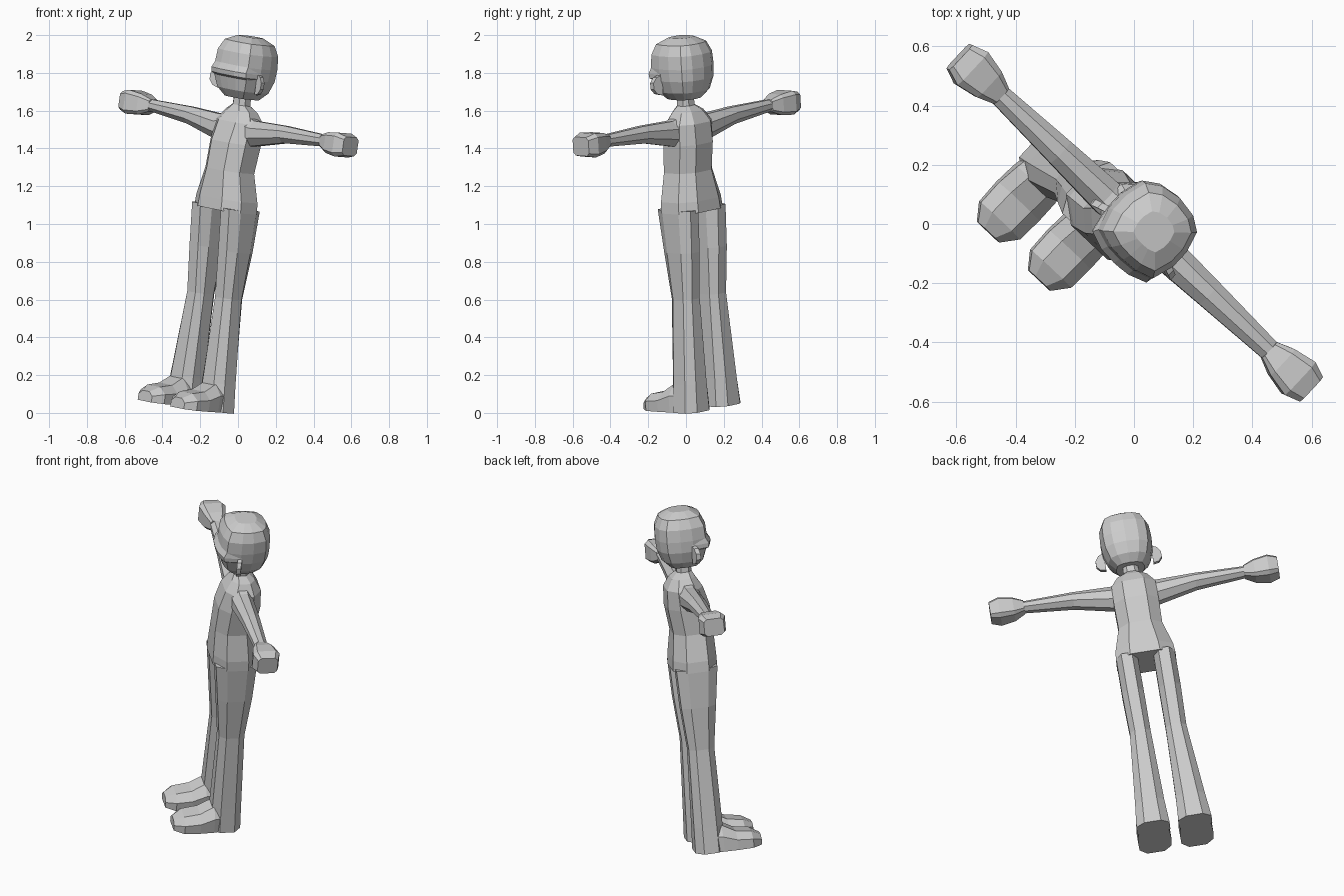
import bpy
import bmesh
from math import sin, cos, pi
from mathutils import Vector, Matrix

cube = bpy.data.objects.get("Cube")
if cube:
    bpy.data.objects.remove(cube, do_unlink=True)

clay = bpy.data.materials.new("clay_grey")
clay.use_nodes = True
GREY = (0.6, 0.6, 0.6, 1)
clay.diffuse_color = GREY
clay.node_tree.nodes["Principled BSDF"].inputs["Base Color"].default_value = GREY

# The figure is upright in its own frame, then turned and leaned by this pose
up = Vector((0.143, -0.063, 0.988)).normalized()
side = Vector((0.718, -0.68, -0.15))
side = (side - up * side.dot(up)).normalized()
back = up.cross(side)
POSE = Matrix.Translation((-0.215, 0.1, 0.03)) @ Matrix((side, back, up)).transposed().to_4x4()


def loft(name, rings, mirror=1):
    """Skin a stack of equal-sized closed rings, with capped ends."""
    bm = bmesh.new()
    loops = [[bm.verts.new((p[0] * mirror, p[1], p[2])) for p in r] for r in rings]
    n = len(loops[0])
    for a, b in zip(loops, loops[1:]):
        for i in range(n):
            j = (i + 1) % n
            bm.faces.new((a[i], a[j], b[j], b[i]))
    bm.faces.new(loops[0][::-1])
    bm.faces.new(loops[-1])
    bmesh.ops.recalc_face_normals(bm, faces=bm.faces)
    bm.transform(POSE)
    mesh = bpy.data.meshes.new(name)
    bm.to_mesh(mesh)
    bm.free()
    mesh.materials.append(clay)
    obj = bpy.data.objects.new(name, mesh)
    bpy.context.collection.objects.link(obj)
    return obj


def octagon(hx, hy, k=0.5):
    """Chamfered rectangle outline."""
    return [(hx * a, hy * b) for a, b in
            ((1, -k), (1, k), (k, 1), (-k, 1), (-1, k), (-1, -k), (-k, -1), (k, -1))]


def level(z, x0, x1, y0, y1, k=0.5):
    """Horizontal octagonal ring between the given bounds."""
    cx, cy = (x0 + x1) / 2, (y0 + y1) / 2
    return [(cx + a, cy + b, z) for a, b in octagon((x1 - x0) / 2, (y1 - y0) / 2, k)]


# Torso and neck
torso = [(1.06, .17, -.13, .125), (1.12, .165, -.13, .12), (1.27, .125, -.128, .1),
         (1.42, .128, -.12, .12), (1.53, .125, -.09, .115), (1.59, .085, -.055, .08),
         (1.62, .045, -.04, .045), (1.69, .042, -.04, .042)]
loft("torso", [level(z, -w, w, f, b) for z, w, f, b in torso])

# Head: one half outline, scaled level by level
half = [(0, .15), (.075, .138), (.125, .105), (.146, .03), (.146, -.04),
        (.122, -.118), (.06, -.138), (0, -.142)]
outline = half + [(-x, y) for x, y in half[-2:0:-1]]
head = [(1.658, .55), (1.7, .82), (1.765, .97), (1.83, 1), (1.9, .97), (1.955, .8), (1.985, .42)]
loft("head", [[(x * s, y * s, z) for x, y in outline] for z, s in head])

# Brow ledge wrapping the front of the face
front = [(x, y) for x, y in outline if y < -.1]
front = [(.14, -.03)] + front + [(-.14, -.03)]
brow = [(1.765, .97), (1.775, 1.1), (1.8, 1.14), (1.835, .99)]
loft("brow", [[(x * min(s, 1.04), y * s, z) for x, y in front] for z, s in brow])

# Leg, foot, arm, hand and ear on each side
legs = [(1.075, .045, .167, -.122, .115), (.85, .043, .168, -.095, .105),
        (.6, .043, .162, -.065, .082), (.15, .033, .2, -.07, .095), (0, .025, .215, -.07, .1)]
feet = [(-.285, .05, .055), (-.23, .092, .085), (-.14, .095, .1), (-.06, .09, .145), (0, .08, .15)]
arms = [(.05, 1.5, .06, .075), (.13, 1.485, .06, .068), (.35, 1.513, .05, .046), (.64, 1.523, .036, .031)]
hands = [(.63, 1.523, .036, .032), (.69, 1.52, .06, .055), (.77, 1.52, .076, .064), (.825, 1.52, .057, .05)]


def across(x, z, hy, hz, k):
    return [(x, a, z + b) for a, b in octagon(hy, hz, k)]


def foot_ring(y, w, h):
    shape = ((-1, 0), (-1, .6), (-.5, 1), (.5, 1), (1, .6), (1, 0))
    return [(.12 + w * a, y, h * b) for a, b in shape]


def ear_ring(y):
    arc = [pi * i / 5 - pi / 2 for i in range(6)]
    return [(.135 + .055 * cos(t), y - .3 * .055 * cos(t), 1.745 + .055 * sin(t)) for t in arc]


for label, m in (("left", 1), ("right", -1)):
    loft(label + "_leg", [level(*r) for r in legs], m)
    loft(label + "_foot", [foot_ring(*r) for r in feet], m)
    loft(label + "_arm", [across(*r, .4) for r in arms], m)
    loft(label + "_hand", [across(*r, .7) for r in hands], m)
    loft(label + "_ear", [ear_ring(-.055), ear_ring(-.03)], m)
